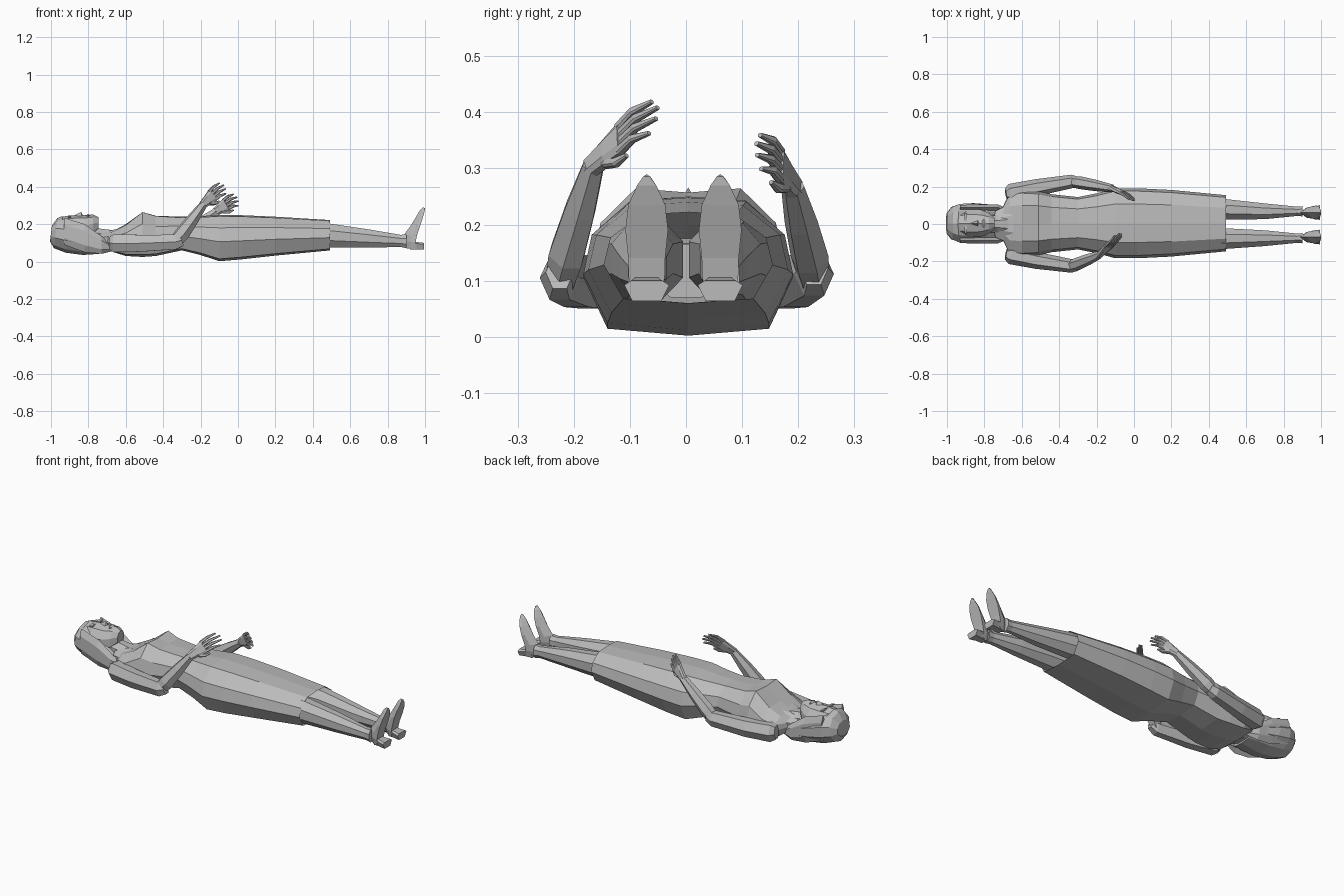
import bpy, bmesh, math
from mathutils import Vector

grey = bpy.data.materials.new("plain grey")
grey.diffuse_color = (0.5, 0.5, 0.5, 1)


def loft(name, rings, cap_start=True, cap_end=True):
    """Skin equal-sized rings of points into one mesh."""
    bm = bmesh.new()
    rows = [[bm.verts.new(p) for p in r] for r in rings]
    n = len(rows[0])
    for a, b in zip(rows, rows[1:]):
        for i in range(n):
            j = (i + 1) % n
            bm.faces.new((a[i], a[j], b[j], b[i]))
    if cap_start:
        bm.faces.new(rows[0][::-1])
    if cap_end:
        bm.faces.new(rows[-1])
    bmesh.ops.recalc_face_normals(bm, faces=bm.faces)
    me = bpy.data.meshes.new(name)
    bm.to_mesh(me)
    bm.free()
    me.materials.append(grey)
    ob = bpy.data.objects.new(name, me)
    bpy.context.collection.objects.link(ob)
    return ob


def oval(x, y, w, z0, z1, n=8, lean=0.0):
    """Upright oval across the body; lean shifts upper points along x."""
    out = []
    for i in range(n):
        a = 2 * math.pi * (i + 0.5) / n
        s = math.sin(a) / math.cos(math.pi / n)
        out.append((x + lean * s, y + w * math.cos(a) / math.cos(math.pi / n),
                    (z0 + z1) / 2 + (z1 - z0) / 2 * s))
    return out


def tube(name, path, n=6):
    """Limb along (point, half width, half thickness); width lies level."""
    pts = [Vector(p[0]) for p in path]
    rings = []
    for i, (c, w, t) in enumerate(path):
        d = (pts[min(i + 1, len(pts) - 1)] - pts[max(i - 1, 0)]).normalized()
        side = d.cross(Vector((0, 0, 1))).normalized()
        up = side.cross(d)
        rings.append([pts[i] + side * w * math.cos(2 * math.pi * k / n)
                      + up * t * math.sin(2 * math.pi * k / n) for k in range(n)])
    return loft(name, rings)


# Dress: half section as (width fraction, height fraction), mirrored
half = [(0, 0), (.77, .05), (1, .42), (.92, .72), (.55, .97), (0, 1)]
section = half + [(-w, h) for w, h in half[-2:0:-1]]
dress = []
for x, w, z0, z1, dip in [(-.71, .07, .08, .15, 0), (-.665, .165, .05, .165, 0),
                          (-.60, .175, .03, .20, 0), (-.51, .17, .025, .272, .015),
                          (-.44, .155, .03, .25, .005), (-.30, .14, .06, .24, 0),
                          (-.20, .16, .035, .243, 0), (-.10, .187, .002, .25, 0),
                          (.02, .187, .012, .248, 0), (.20, .178, .032, .24, 0),
                          (.493, .15, .06, .222, 0)]:
    dress.append([(x, .004 + w * f, z0 + (z1 - z0) * h - (dip if f == 0 and h else 0))
                  for f, h in section])
loft("dress", dress, cap_end=False)

# Neck and collar
loft("neck", [oval(-.80, 0, .05, .09, .19), oval(-.73, 0, .045, .085, .175),
              oval(-.64, 0, .065, .07, .165)])
loft("collar", [oval(-.735, 0, .07, .07, .15, lean=-.015),
                oval(-.66, 0, .11, .055, .175, lean=.015)])

# Head with a flat oval face
loft("head", [oval(-.975, .004, .035, .14, .215, 10), oval(-.95, .004, .06, .11, .236, 10),
              oval(-.89, .004, .076, .09, .243, 10), oval(-.82, .004, .073, .09, .244, 10),
              oval(-.775, .004, .055, .11, .248, 10), oval(-.745, .004, .03, .16, .235, 10)])

# Hair: crown around the back of the head, sloping toward the nape
loft("hair", [oval(-1.0, .004, .055, .11, .19, 10, .005),
              oval(-.975, .004, .086, .075, .228, 10, .008),
              oval(-.93, .004, .103, .052, .238, 10, -.01),
              oval(-.86, .004, .107, .04, .215, 10, -.03),
              oval(-.77, .004, .10, .044, .165, 10, -.02),
              oval(-.715, .004, .085, .05, .115, 10, -.015)])

# Nose, lips and brows
loft("nose", [[(-.882, .004, .243), (-.878, .010, .238), (-.878, -.002, .238)],
              [(-.838, .004, .266), (-.835, .020, .240), (-.835, -.012, .240)],
              [(-.828, .004, .243), (-.828, .014, .238), (-.828, -.006, .238)]])
loft("lips", [oval(-.812, .004, .012, .235, .247, 6), oval(-.803, .004, .024, .235, .253, 6),
              oval(-.790, .004, .010, .235, .248, 6)])

for s, label in [(-1, "right"), (1, "left")]:
    # Side locks of hair falling past the jaw
    y = s * .088
    loft(label + "_lock", [oval(-.93, y, .014, .10, .225, 6), oval(-.82, y, .017, .06, .19, 6),
                           oval(-.73, y, .017, .048, .13, 6), oval(-.66, s * .07, .006, .06, .08, 6)])
    loft(label + "_brow", [oval(-.905, .004 + s * .032, .022, .235, .247, 6),
                           oval(-.892, .004 + s * .034, .018, .235, .244, 6)])

    # Leg, running up inside the dress
    c = .068 if s > 0 else -.076
    loft(label + "_leg", [oval(.10, s * .08, .075, .06, .215), oval(.49, s * .078, .055, .075, .203),
                          oval(.70, c, .042, .075, .172), oval(.87, c, .025, .078, .143),
                          oval(.90, c, .027, .072, .145)])
    # Foot pointing up, with raised heel
    c = .061 if s > 0 else -.07
    foot = []
    for x0, x1, z, w in [(.895, .945, .068, .022), (.885, .95, .105, .032),
                         (.888, .957, .14, .033), (.925, .973, .19, .038),
                         (.952, .988, .235, .033), (.972, .998, .27, .017),
                         (.988, .999, .286, .006)]:
        xm = (x0 + x1) / 2 + .006
        foot.append([(x0, c, z + .004), (xm, c + w * .85, z), (x1, c + w, z),
                     (x1, c - w, z), (xm, c - w * .85, z)])
    loft(label + "_foot", foot)
    heel = []
    for x, w, z0, z1 in [(.92, .024, .064, .11), (.955, .03, .066, .105), (.995, .04, .064, .10)]:
        heel.append([(x, c - w * .65, z0), (x, c + w * .65, z0), (x, c + w, z1 - .008),
                     (x, c + w * .7, z1), (x, c - w * .7, z1), (x, c - w, z1 - .008)])
    loft(label + "_heel", heel)

    # Arm: level upper arm, forearm rising over the body
    if s < 0:
        elbow, wrist, palm, tip = (-.33, -.225, .105), (-.185, -.165, .305), (-.135, -.115, .355), (-.07, -.05, .40)
    else:
        elbow, wrist, palm, tip = (-.33, .228, .112), (-.115, .19, .268), (-.06, .165, .308), (.0, .125, .335)
    tube(label + "_upper_arm", [((-.685, s * .16, .10), .03, .04), ((-.66, s * .165, .098), .05, .055),
                                ((-.52, s * .195, .098), .045, .052), (elbow, .036, .045),
                                (Vector(elbow) + Vector((.03, 0, .01)), .025, .035)])
    e, w, p, t = map(Vector, (elbow, wrist, palm, tip))
    tube(label + "_forearm", [(e - Vector((.015, 0, .01)), .028, .035), (e.lerp(w, .2), .034, .042),
                              (e.lerp(w, .6), .03, .034), (w, .021, .022)])
    # Hand: palm stands on edge, fingers fan out from it
    fan = Vector((.75, -s * .2, -.6)).normalized()
    d = (t - w).normalized()
    fan = (fan - d * fan.dot(d)).normalized()
    thick = d.cross(fan)

    def slab(name, stations):
        loft(name, [[q + fan * (a * b) + thick * (v * u) for a, u in
                     [(1, .5), (.6, 1), (-.6, 1), (-1, .5), (-1, -.5), (-.6, -1), (.6, -1), (1, -.5)]]
                    for q, b, v in stations])

    slab(label + "_palm", [(w - d * .01, .020, .014), (w.lerp(p, .5), .028, .013), (p, .035, .010)])
    for k in range(4):
        off = fan * (k - 1.5) * .0175
        length = (.85, 1.0, .95, .75)[k]
        root = p - d * .008 + off
        end = p + (t - p) * length + off * 1.25
        mid = root.lerp(end, .5) + Vector((0, s * .004, .006))
        slab(f"{label}_finger_{k + 1}", [(root, .009, .008), (mid, .008, .007), (end, .004, .004)])
    root = w.lerp(p, .4) + fan * .02
    slab(label + "_thumb", [(root, .011, .009), (root + d * .03 + fan * .018, .009, .008),
                            (root + d * .062 + fan * .022, .004, .004)])
